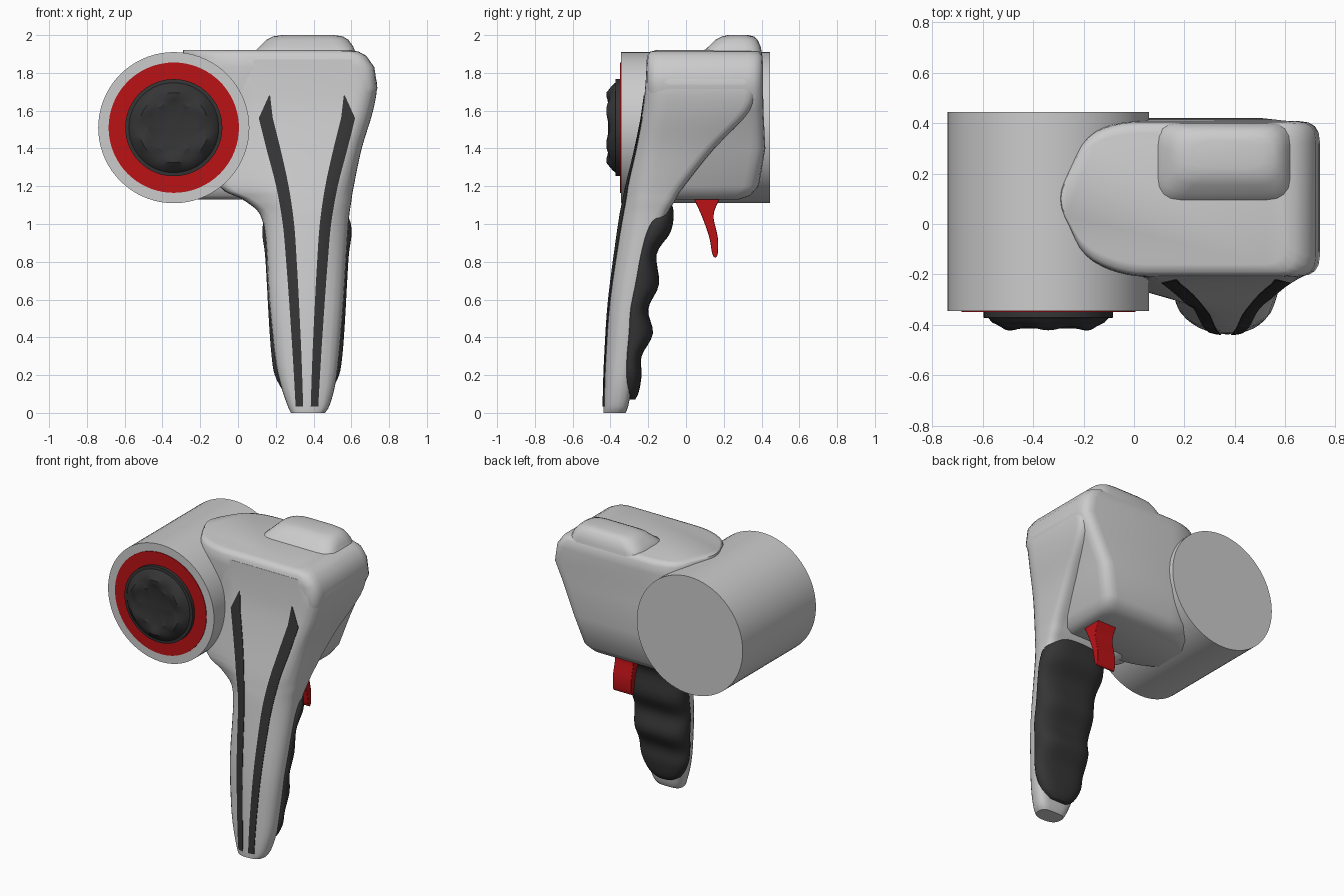
import bpy, bmesh, math
from mathutils import Vector
from mathutils.bvhtree import BVHTree

if "Cube" in bpy.data.objects:
    bpy.data.objects.remove(bpy.data.objects["Cube"])


def material(name, col):
    m = bpy.data.materials.new(name)
    m.diffuse_color = col
    m.use_nodes = True
    m.node_tree.nodes["Principled BSDF"].inputs["Base Color"].default_value = m.diffuse_color
    return m


RED = material("red", (0.5, 0.006, 0.008, 1))
DARK = material("dark", (0.035, 0.035, 0.035, 1))


def make(name, verts, faces, mat=None, angle=40):
    me = bpy.data.meshes.new(name)
    me.from_pydata([tuple(v) for v in verts], [], faces)
    bm = bmesh.new()
    bm.from_mesh(me)
    bmesh.ops.recalc_face_normals(bm, faces=bm.faces)
    bm.to_mesh(me)
    bm.free()
    ob = bpy.data.objects.new(name, me)
    bpy.context.collection.objects.link(ob)
    if mat:
        me.materials.append(mat)
    bpy.ops.object.select_all(action='DESELECT')
    ob.select_set(True)
    bpy.context.view_layer.objects.active = ob
    bpy.ops.object.shade_smooth_by_angle(angle=math.radians(angle))
    return ob


def fillet(pts, r, k=5):
    """Round every corner of a closed 2D outline."""
    out, n = [], len(pts)
    for i in range(n):
        p, a, b = (Vector(pts[j % n]) for j in (i, i - 1, i + 1))
        da, db = a - p, b - p
        s = p + da * min(r / max(da.length, 1e-6), 0.48)
        e = p + db * min(r / max(db.length, 1e-6), 0.48)
        for j in range(k):
            t = j / (k - 1)
            out.append(s * (1 - t) ** 2 + p * 2 * t * (1 - t) + e * t * t)
    return out


def catmull(rows, n):
    """Smooth interpolation between parameter rows."""
    out = []
    for i in range(len(rows) - 1):
        a, b, c, d = (rows[max(0, min(len(rows) - 1, i + o))] for o in (-1, 0, 1, 2))
        for j in range(n):
            t = j / n
            out.append([0.5 * (2 * q + (r - p) * t + (2 * p - 5 * q + 4 * r - s) * t * t
                        + (3 * q - p - 3 * r + s) * t ** 3) for p, q, r, s in zip(a, b, c, d)])
    return out + [list(rows[-1])]


def loft(name, rings, mat=None, angle=40):
    n = len(rings[0])
    verts = [v for r in rings for v in r]
    faces = [(i * n + j, i * n + (j + 1) % n, (i + 1) * n + (j + 1) % n, (i + 1) * n + j)
             for i in range(len(rings) - 1) for j in range(n)]
    faces += [tuple(range(n)), tuple(range(len(verts) - n, len(verts)))]
    return make(name, verts, faces, mat, angle)


def stack(name, rows, outline, r, n, mat=None, angle=40):
    """Loft rounded outlines up z; row = (z, outline parameters...)."""
    rings = [[(p.x, p.y, row[0]) for p in fillet(outline(*row[1:]), r)]
             for row in catmull(rows, n)]
    return loft(name, rings, mat, angle)


def lathe(name, prof, mat=None, seg=72, wave=None):
    """Revolve (radius, y) profile around the drum axis."""
    rings = []
    for i, (r, y) in enumerate(prof):
        ring = []
        for j in range(seg):
            a = 2 * math.pi * j / seg
            rr, yy = wave(i, r, y, a) if wave else (r, y)
            ring.append((-0.34 + rr * math.cos(a), yy, 1.51 + rr * math.sin(a)))
        rings.append(ring)
    return loft(name, rings, mat, 30)


# Drum, red face ring and lobed knob
lathe("drum", [(0.4, -0.345), (0.4, 0.445)])
lathe("face_ring", [(0.345, -0.33), (0.345, -0.349)], RED)


def lobes(i, r, y, a):
    if i in (4, 5):
        return r, y + 0.008 * math.cos(6 * a)
    if i in (6, 7):
        return r * (1 + 0.12 * abs(math.cos(3 * a + math.pi / 2))), y
    return r, y


lathe("knob", [(0.257, -0.33), (0.257, -0.372), (0.238, -0.374), (0.222, -0.392), (0.185, -0.414),
               (0.165, -0.414), (0.13, -0.414), (0.10, -0.403), (0.03, -0.403)], DARK, 72, lobes)

# Handle flaring upward into the front of the head
handle_rows = [
    (0.0, .28, .46, .33, .41, -.437, -.41, -.32),
    (0.04, .262, .485, .32, .42, -.438, -.405, -.305),
    (0.15, .225, .515, .31, .43, -.436, -.395, -.285),
    (0.3, .195, .535, .30, .44, -.43, -.38, -.26),
    (0.6, .165, .56, .29, .455, -.41, -.35, -.23),
    (1.0, .135, .585, .27, .48, -.357, -.27, -.12),
    (1.12, .04, .60, .25, .50, -.335, -.25, -.06),
    (1.2, -.10, .613, .23, .53, -.318, -.23, -.01),
    (1.4, -.15, .655, .17, .59, -.27, -.19, .15),
    (1.6, -.15, .715, .10, .65, -.23, -.16, .34),
    (1.75, -.15, .735, .05, .68, -.214, -.15, .37),
    (1.87, -.12, .69, .05, .64, -.208, -.14, .34)]
handle = stack("handle", handle_rows, lambda x0, x1, a, b, yf, ys, yb:
               [(a, yf), (b, yf), (x1, ys), (x1, yb), (x0, yb), (x0, ys)], 0.06, 4)

# Head block reaching into the drum
head_rows = [(1.13, .46, -.12, .28), (1.15, .50, -.15, .34), (1.2, .53, -.17, .385),
             (1.4, .59, -.19, .42), (1.6, .68, -.2, .41), (1.72, .738, -.207, .408),
             (1.83, .722, -.209, .408), (1.89, .68, -.205, .405), (1.912, .64, -.19, .39),
             (1.92, .6, -.16, .36)]
stack("head", head_rows, lambda x1, yf, yb:
      [(-.03, yf), (x1, yf), (x1, yb), (-.05, yb), (-.19, yb - .05), (-.31, .1), (-.2, yf + .07)],
      0.08, 1, None, 50)

# Rounded bump on top
box = lambda x0, x1, y0, y1: [(x0, y0), (x1, y0), (x1, y1), (x0, y1)]
stack("top_bump", [(1.85, .07, .67, .06, .407), (1.915, .09, .62, .09, .4), (1.94, .115, .61, .12, .395),
                   (1.975, .15, .585, .155, .38), (1.993, .185, .555, .19, .36),
                   (2.0, .23, .51, .22, .33)], box, 0.09, 1, None, 60)

# Finger grip wrapping the rear of the handle
grip_rows = [(.07, .06, -.32, -.27), (.11, .12, -.325, -.25), (.2, .17, -.325, -.235),
             (.3, .187, -.32, -.235), (.42, .197, -.315, -.175), (.55, .205, -.305, -.2),
             (.68, .212, -.285, -.143), (.84, .222, -.25, -.155), (.95, .236, -.22, -.085),
             (1.03, .222, -.19, -.066), (1.09, .16, -.15, -.07), (1.11, .08, -.12, -.085)]


def grip_outline(w, yf, yb):
    ym = yb - 0.4 * (yb - yf)
    return [(.365 - w, yf), (.365 + w, yf), (.365 + w, ym), (.365 + w * .65, yb),
            (.365 - w * .65, yb), (.365 - w, ym)]


stack("grip", grip_rows, grip_outline, 0.08, 4, DARK, 60)

# Inlaid stripes, draped on the front of the handle
tree = BVHTree.FromPolygons([v.co for v in handle.data.vertices],
                            [tuple(p.vertices) for p in handle.data.polygons])
path = [(.035, .325, .02), (.3, .313, .023), (.6, .296, .026), (.8, .283, .028), (1.0, .267, .03),
        (1.2, .235, .033), (1.4, .187, .037), (1.56, .147, .037), (1.68, .167, .003)]
for side, label in ((1, "left"), (-1, "right")):
    rings = []
    for z, xc, w in catmull(path[:-1], 4) + [path[-1]]:
        row = []
        for u in (-1, -.5, 0, .5, 1):
            x = 0.365 + side * (xc + u * w - 0.365)
            hit = tree.ray_cast(Vector((x, -2, z)), Vector((0, 1, 0)))[0]
            row.append((x, (hit.y if hit else -.43) - 0.004, z))
        rings.append(row + [(x, y + 0.012, z) for x, y, z in reversed(row)])
    loft("stripe_" + label, rings, DARK)

# Trigger
profile = fillet([(.03, 1.16), (.19, 1.16), (.14, 1.05), (.172, .92), (.168, .82), (.14, .825),
                  (.125, .93), (.085, 1.04)], 0.04)
trigger = loft("trigger", [[(x, p.x, p.y) for p in profile] for x in (.295, .435)], RED)
bev = trigger.modifiers.new("soft_edges", 'BEVEL')
bev.width = 0.012
bev.segments = 2
